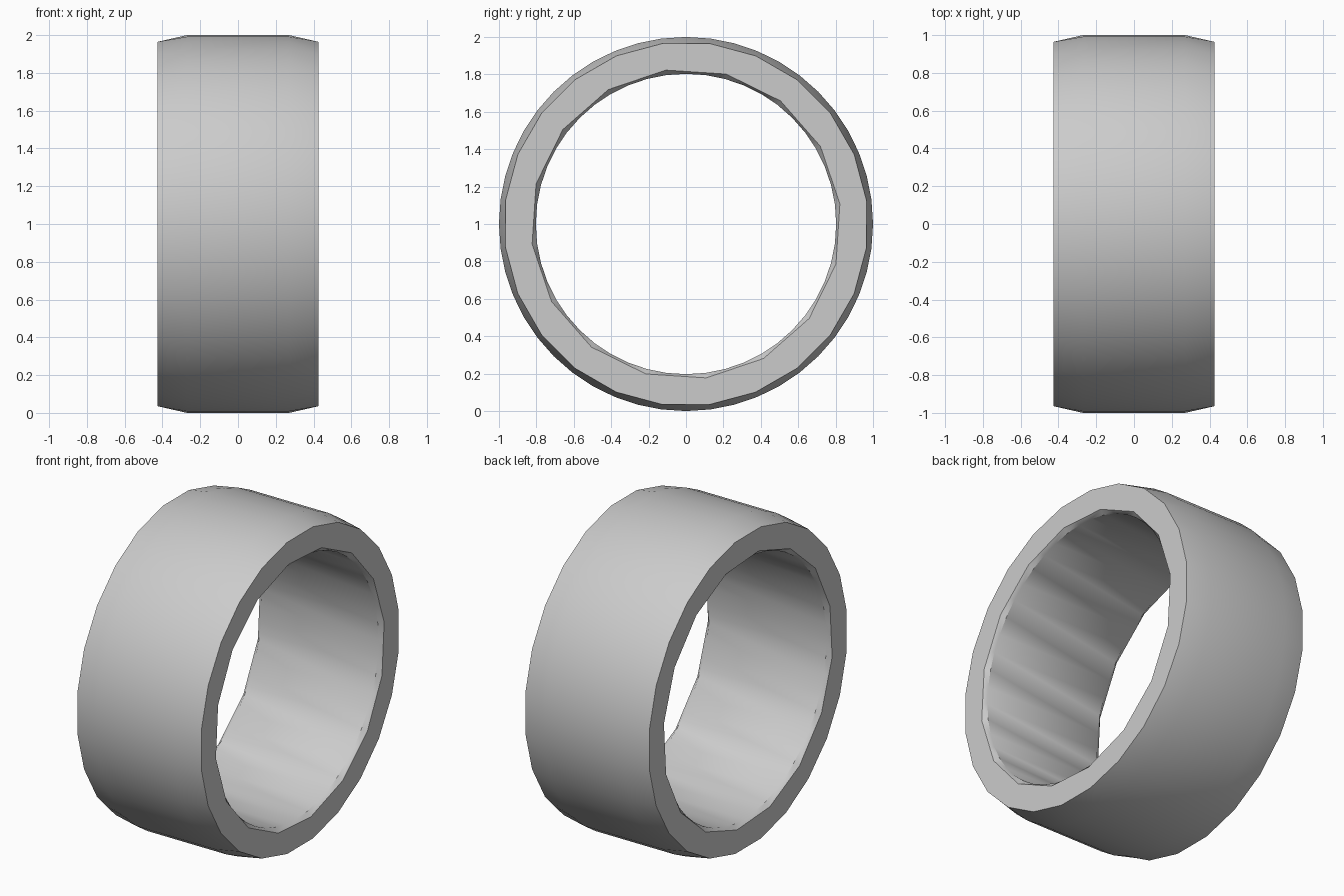
import bpy
import bmesh
from math import pi, cos, sin, radians

cube = bpy.data.objects.get("Cube")
if cube:
    bpy.data.objects.remove(cube, do_unlink=True)

SEGMENTS = 48


def ring_radius(i, radius, sides):
    """Radius of point i on a polygon with fewer sides than the ring has points."""
    step = SEGMENTS // sides
    offset = (i % step) * 2 * pi / SEGMENTS - pi / sides
    return radius * cos(pi / sides) / cos(offset)


# Band section: x, radius, number of sides; mirrored to close the loop
outer = [(0.27, 1.0, 48), (0.425, 0.973, 24)]
inner = [(0.425, 0.83, 16), (0.40, 0.803, 48)]
half = outer + inner
profile = half + [(-x, r, n) for x, r, n in reversed(half)]

# Sweep the section around the x axis
bm = bmesh.new()
rings = []
for x, radius, sides in profile:
    ring = []
    for i in range(SEGMENTS):
        a = 2 * pi * i / SEGMENTS + radians(7.5)
        r = ring_radius(i, radius, sides)
        ring.append(bm.verts.new((x, r * cos(a), 1 + r * sin(a))))
    rings.append(ring)
for k, ring in enumerate(rings):
    following = rings[(k + 1) % len(rings)]
    for i in range(SEGMENTS):
        j = (i + 1) % SEGMENTS
        bm.faces.new((ring[i], ring[j], following[j], following[i]))
bmesh.ops.recalc_face_normals(bm, faces=bm.faces)
mesh = bpy.data.meshes.new("ring_band")
bm.to_mesh(mesh)
bm.free()
band = bpy.data.objects.new("ring_band", mesh)
bpy.context.collection.objects.link(band)

# Plain grey finish
grey = bpy.data.materials.new("plain_grey")
grey.use_nodes = True
grey.diffuse_color = (0.6, 0.6, 0.6, 1)
grey.node_tree.nodes["Principled BSDF"].inputs["Base Color"].default_value = (0.6, 0.6, 0.6, 1)
mesh.materials.append(grey)

# Smooth walls with crisp rims
bpy.ops.object.select_all(action="DESELECT")
band.select_set(True)
bpy.context.view_layer.objects.active = band
bpy.ops.object.shade_smooth_by_angle(angle=radians(30))
